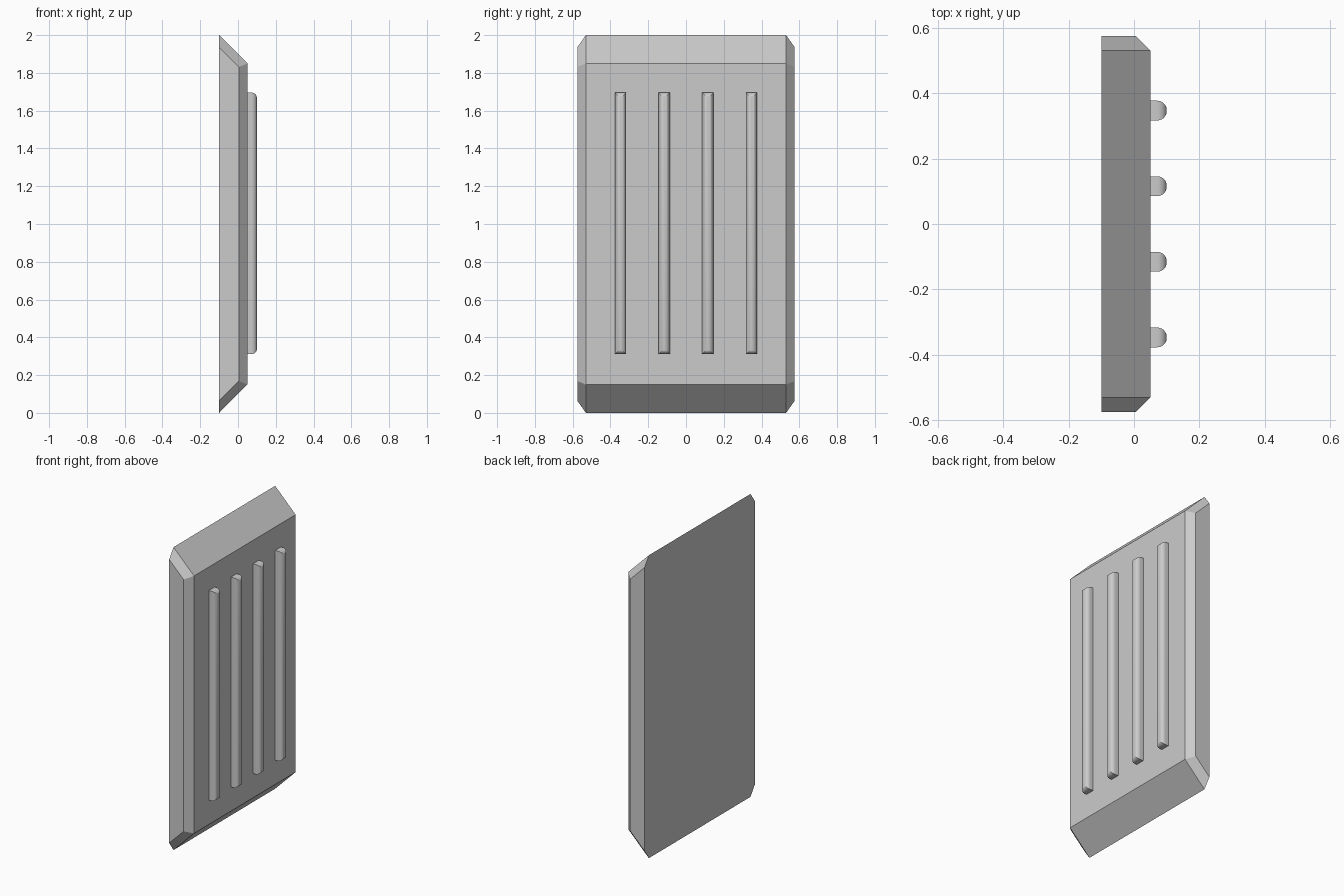
import bpy
import bmesh
from mathutils import Matrix, Vector

cube = bpy.data.objects.get("Cube")
if cube:
    bpy.data.objects.remove(cube, do_unlink=True)

GREY = (0.6, 0.6, 0.6, 1.0)
grey = bpy.data.materials.new("light_grey")
grey.use_nodes = True
grey.diffuse_color = GREY
grey.node_tree.nodes["Principled BSDF"].inputs["Base Color"].default_value = GREY


def make_object(name, bm):
    bmesh.ops.recalc_face_normals(bm, faces=bm.faces)
    mesh = bpy.data.meshes.new(name)
    bm.to_mesh(mesh)
    bm.free()
    mesh.materials.append(grey)
    obj = bpy.data.objects.new(name, mesh)
    bpy.context.collection.objects.link(obj)
    return obj


# Panel: sloped trapezoid profile lofted along y, narrowed at both ends
BACK, FRONT, HEIGHT, SLOPE = -0.1, 0.05, 2.0, 0.15
CHAMFER, HALF = 0.045, 0.575
SHIFT = CHAMFER * 2 ** 0.5


def section(bm, y, inset, shift):
    front = FRONT - inset
    low, high = shift, SLOPE + shift - inset
    points = [(BACK, low), (front, high), (front, HEIGHT - high), (BACK, HEIGHT - low)]
    return [bm.verts.new((x, y, z)) for x, z in points]


bm = bmesh.new()
rings = [section(bm, -HALF, CHAMFER, SHIFT),
         section(bm, CHAMFER - HALF, 0, 0),
         section(bm, HALF - CHAMFER, 0, 0),
         section(bm, HALF, CHAMFER, SHIFT)]
for a, b in zip(rings, rings[1:]):
    for i in range(4):
        j = (i + 1) % 4
        bm.faces.new((a[i], a[j], b[j], b[i]))
bm.faces.new(rings[0])
bm.faces.new(rings[-1])
make_object("panel", bm)

# Ribs: upright bars with the outer edges rounded
RIB_SIZE = Vector((0.055, 0.06, 1.385))
RIB_X, RIB_Z, SPACING = 0.0725, 1.003, 0.231

for n in range(4):
    bm = bmesh.new()
    place = Matrix.Translation((RIB_X, (n - 1.5) * SPACING, RIB_Z))
    bmesh.ops.create_cube(bm, size=1, matrix=place @ Matrix.Diagonal((*RIB_SIZE, 1)))
    outer = [e for e in bm.edges if all(v.co.x > RIB_X for v in e.verts)]
    bmesh.ops.bevel(bm, geom=outer, offset=0.0285, segments=8, profile=0.5,
                    affect='EDGES', clamp_overlap=True)
    rib = make_object(f"rib_{n + 1}", bm)
    bpy.ops.object.select_all(action='DESELECT')
    rib.select_set(True)
    bpy.context.view_layer.objects.active = rib
    bpy.ops.object.shade_smooth_by_angle()
